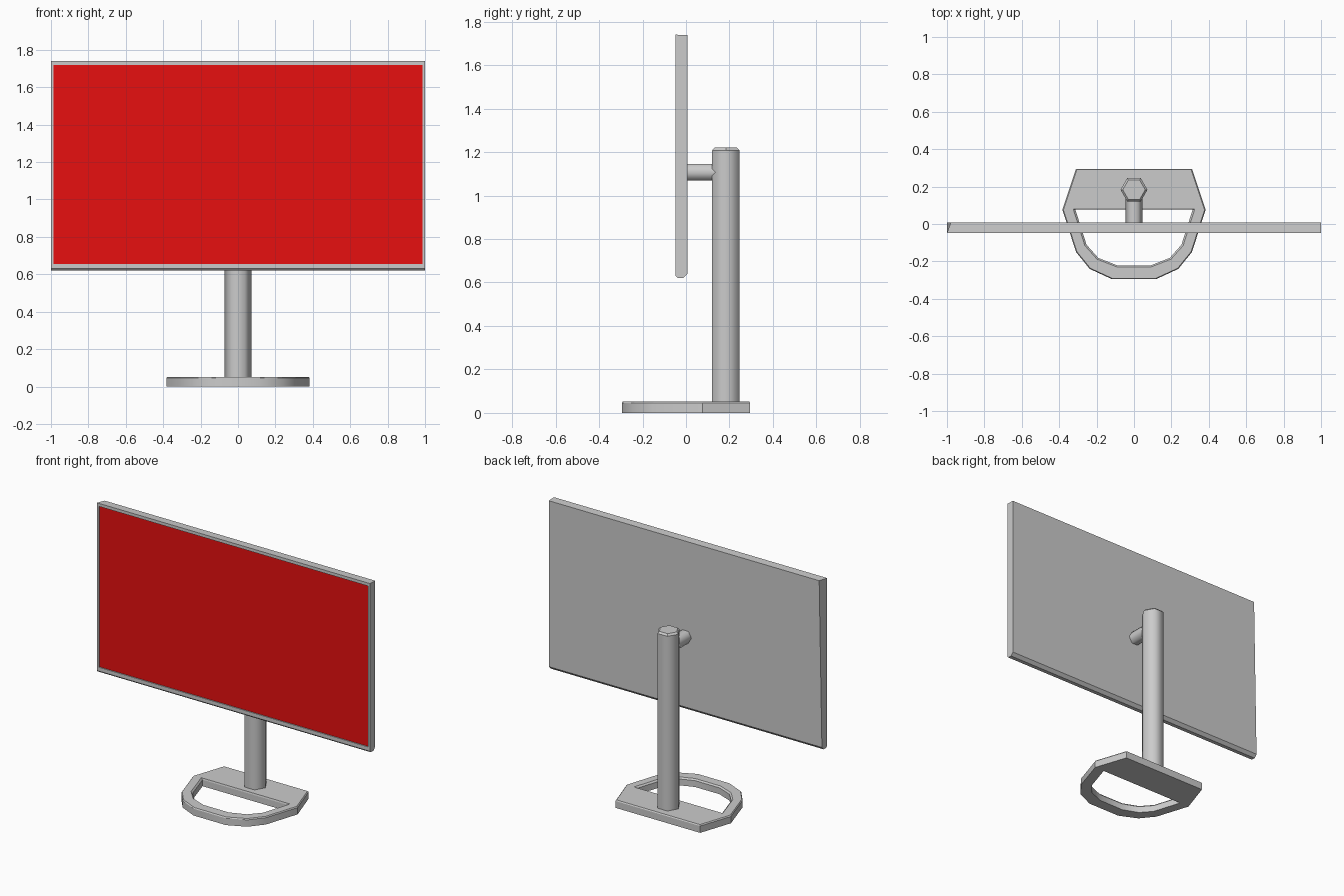
import bpy, bmesh, math
from mathutils import Matrix, Vector

if "Cube" in bpy.data.objects:
    bpy.data.objects.remove(bpy.data.objects["Cube"])


def finish(name, bm, axis=None, angle=30):
    """Store the mesh; faces running along the axis are smooth below the angle."""
    bmesh.ops.recalc_face_normals(bm, faces=bm.faces)
    if axis:
        for f in bm.faces:
            f.smooth = abs(f.normal.dot(Vector(axis))) < 0.1
        for e in bm.edges:
            e.smooth = e.calc_face_angle(0) < math.radians(angle)
    me = bpy.data.meshes.new(name)
    bm.to_mesh(me)
    bm.free()
    ob = bpy.data.objects.new(name, me)
    bpy.context.collection.objects.link(ob)
    return ob


def bridge(bm, a, b):
    for i in range(len(a)):
        j = (i + 1) % len(a)
        bm.faces.new((a[i], a[j], b[j], b[i]))


def mirrored(half):
    """Close a left-hand outline by mirroring it in x."""
    return half + [(-x, y) for x, y in reversed(half)]


# Base plate: rounded front loop around an open hole, chamfered top edges
outer = mirrored([(-0.31, 0.295), (-0.383, 0.077), (-0.31, -0.15), (-0.237, -0.24), (-0.118, -0.295)])
inner = mirrored([(-0.2, 0.08), (-0.325, 0.08), (-0.263, -0.115), (-0.198, -0.188), (-0.093, -0.229)])
bm = bmesh.new()
sections = [(outer, 1, 0), (outer, 1, 0.045), (outer, 0.985, 0.052),
            (inner, 1.0, 0.052), (inner, 0.965, 0.042), (inner, 0.965, 0)]
rings = [[bm.verts.new((x * s, y * s, z)) for x, y in pts] for pts, s, z in sections]
for i, ring in enumerate(rings):
    bridge(bm, ring, rings[(i + 1) % len(rings)])
finish("base", bm, (0, 0, 1))

# Hexagonal column with a chamfered top
bm = bmesh.new()
rings = [[bm.verts.new((r * math.cos(k * math.pi / 3), 0.183 + r * math.sin(k * math.pi / 3), z))
          for k in range(6)] for r, z in [(0.072, 0.04), (0.072, 1.208), (0.06, 1.22)]]
bridge(bm, rings[0], rings[1])
bridge(bm, rings[1], rings[2])
bm.faces.new(rings[0])
bm.faces.new(rings[2])
finish("column", bm, (0, 0, 1), 65)

# Hexagonal arm between column and panel
bm = bmesh.new()
bmesh.ops.create_cone(bm, cap_ends=True, segments=6, radius1=0.045, radius2=0.045, depth=0.15,
                      matrix=Matrix.Translation((0, 0.075, 1.107)) @ Matrix.Rotation(math.pi / 2, 4, 'X')
                      @ Matrix.Rotation(math.pi / 2, 4, 'Z'))
# turn the hexagon so that two corners point sideways
if max(v.co.x for v in bm.verts) < 0.0449:
    bmesh.ops.rotate(bm, verts=bm.verts, cent=(0, 0, 1.107), matrix=Matrix.Rotation(math.pi / 6, 3, 'Y'))
finish("arm", bm, (0, 1, 0), 65)

# Panel housing: side profile swept across x, then a recess in the front
profile = [(-0.048, 1.74), (0.007, 1.738), (0.007, 0.64), (-0.012, 0.62), (-0.038, 0.62), (-0.048, 0.63)]
bm = bmesh.new()
left, right = ([bm.verts.new((x, y, z)) for y, z in profile] for x in (-1, 1))
left[1].co.x = -0.98
bridge(bm, left, right)
bm.faces.new(left)
bm.faces.new(right)
bmesh.ops.recalc_face_normals(bm, faces=bm.faces)
front = min(bm.faces, key=lambda f: f.calc_center_median().y)
bmesh.ops.inset_region(bm, faces=[front], thickness=0.02)
for v in front.verts:
    v.co.z = 1.72 if v.co.z > 1 else 0.655
recess = bmesh.ops.extrude_discrete_faces(bm, faces=[front])["faces"][0]
for v in recess.verts:
    v.co.y += 0.008
corners = [v.co.copy() for v in recess.verts]
finish("panel_housing", bm)

# Red screen lying in the recess
red = bpy.data.materials.new("screen_red")
red.diffuse_color = (0.8, 0.005, 0.005, 1)
red.use_nodes = True
red.node_tree.nodes["Principled BSDF"].inputs["Base Color"].default_value = red.diffuse_color
bm = bmesh.new()
face = bm.faces.new([bm.verts.new((c.x, c.y - 0.001, c.z)) for c in corners])
face.normal_update()
screen = finish("screen", bm)
if screen.data.polygons[0].normal.y > 0:
    screen.data.flip_normals()
screen.data.materials.append(red)
